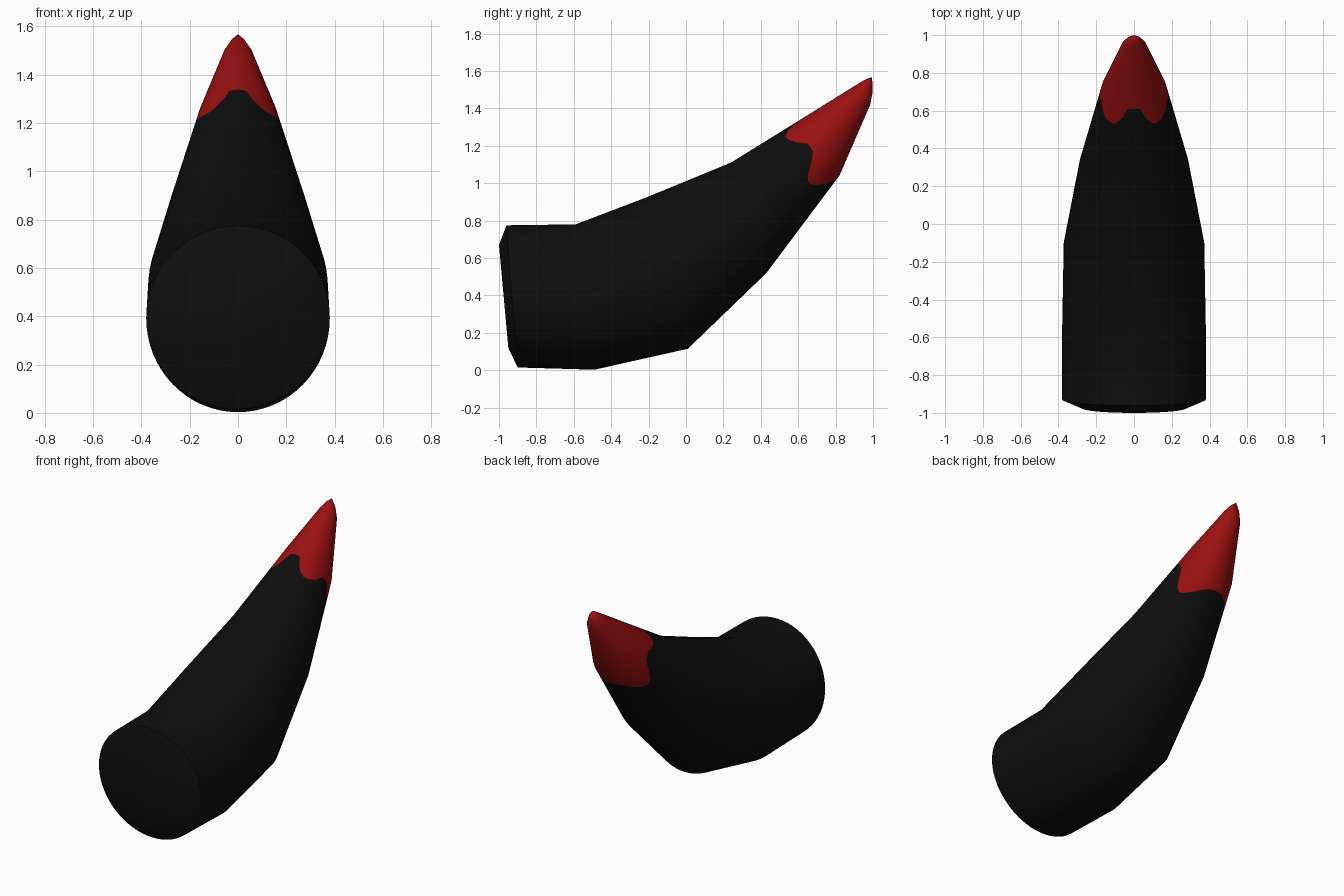
import bpy, bmesh, math
from mathutils import Vector

if "Cube" in bpy.data.objects:
    bpy.data.objects.remove(bpy.data.objects["Cube"])

SEG = 64

# Cross-sections: top (y, z), bottom (y, z), half width
RINGS = [
    ((-1.00, 0.67), (-0.95, 0.12), 0.275),
    ((-0.96, 0.775), (-0.90, 0.015), 0.38),
    ((-0.59, 0.78), (-0.49, 0.003), 0.38),
    ((-0.21, 0.925), (0.01, 0.115), 0.372),
    ((0.24, 1.11), (0.43, 0.52), 0.287),
    ((0.66, 1.37), (0.82, 1.04), 0.167),
    ((0.925, 1.535), (0.985, 1.42), 0.062),
    ((0.965, 1.558), (0.998, 1.49), 0.034),
]
TIP = (0, 0.995, 1.567)

# Ragged paint edge: angle from the top, fraction between rings 4 and 5
EDGE = [(0, .88), (12, .87), (18, .75), (27, .68), (34, .66), (45, .69),
        (57, .755), (68, .85), (86, .87), (98, .79), (108, .71), (116, .70),
        (128, .76), (150, .89), (165, .94), (180, .95)]


def ring_points(top, bottom, width):
    pts = []
    for i in range(SEG):
        a = 2 * math.pi * i / SEG
        k = (1 + math.cos(a)) / 2
        pts.append(Vector((width * math.sin(a),
                           bottom[0] + (top[0] - bottom[0]) * k,
                           bottom[1] + (top[1] - bottom[1]) * k)))
    return pts


def edge_fraction(i):
    deg = 360 * i / SEG
    deg = min(deg, 360 - deg)
    for (a0, t0), (a1, t1) in zip(EDGE, EDGE[1:]):
        if deg <= a1:
            return t0 + (t1 - t0) * (deg - a0) / (a1 - a0)
    return EDGE[-1][1]


def material(name, colour):
    m = bpy.data.materials.new(name)
    m.diffuse_color = (*colour, 1)
    m.use_nodes = True
    m.node_tree.nodes["Principled BSDF"].inputs["Base Color"].default_value = m.diffuse_color
    return m


# Loops along the horn, with the paint edge inserted as its own loop
loops = [ring_points(*r) for r in RINGS]
paint = [loops[4][i].lerp(loops[5][i], edge_fraction(i)) for i in range(SEG)]
loops.insert(5, paint)

bm = bmesh.new()
rows = [[bm.verts.new(p) for p in loop] for loop in loops]
bm.faces.new(rows[0])
for n, (a, b) in enumerate(zip(rows, rows[1:])):
    for i in range(SEG):
        j = (i + 1) % SEG
        f = bm.faces.new((a[i], a[j], b[j], b[i]))
        f.material_index = 1 if n >= 5 else 0
tip = bm.verts.new(TIP)
for i in range(SEG):
    f = bm.faces.new((rows[-1][i], rows[-1][(i + 1) % SEG], tip))
    f.material_index = 1
bmesh.ops.recalc_face_normals(bm, faces=bm.faces[:])

mesh = bpy.data.meshes.new("horn")
bm.to_mesh(mesh)
bm.free()
mesh.materials.append(material("black", (0.0045, 0.0045, 0.0045)))
mesh.materials.append(material("dark red", (0.32, 0.005, 0.005)))
horn = bpy.data.objects.new("horn", mesh)
bpy.context.collection.objects.link(horn)

# Smooth sides, crisp base rim
bpy.context.view_layer.objects.active = horn
horn.select_set(True)
bpy.ops.object.shade_smooth_by_angle(angle=math.radians(35))
